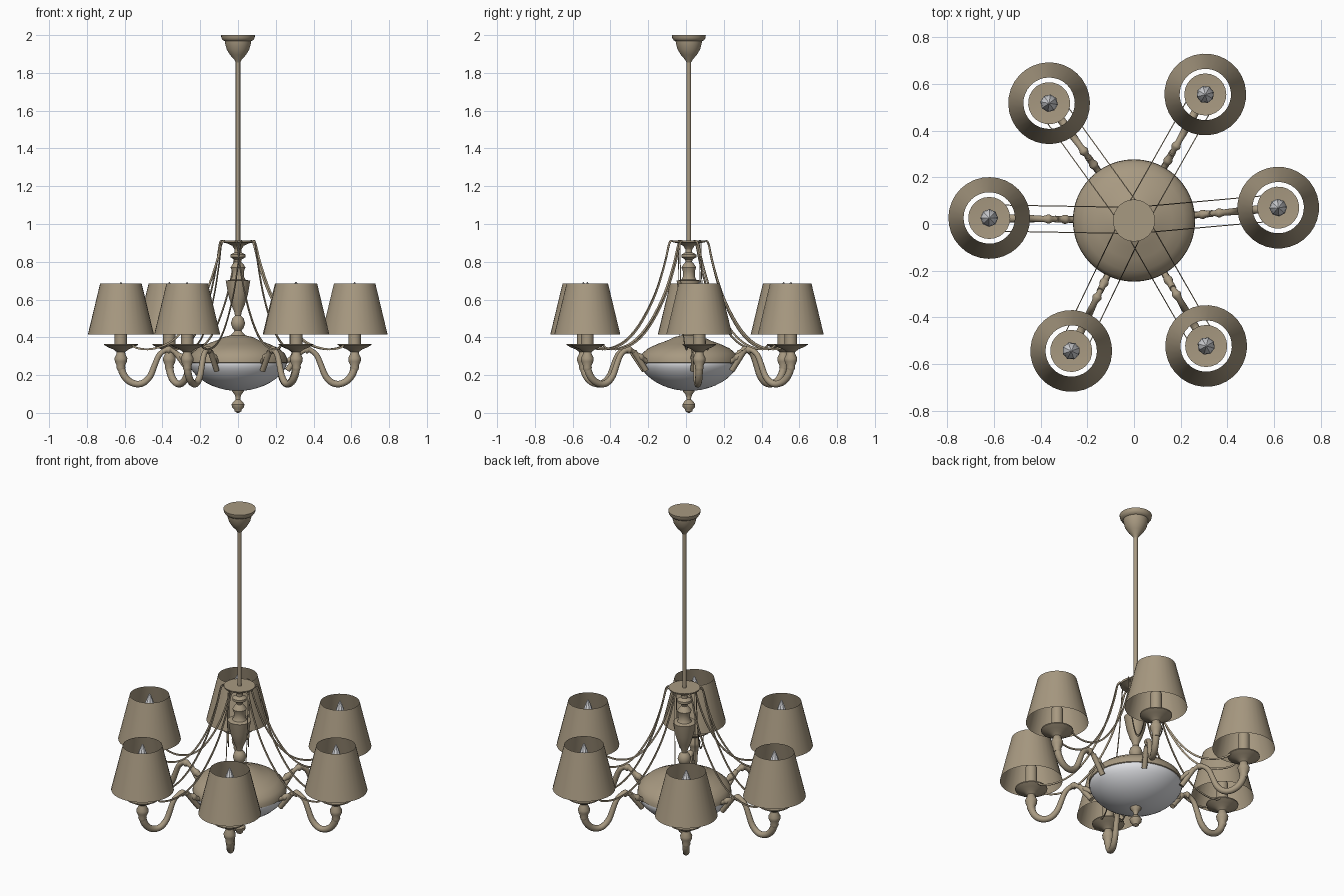
import bpy, bmesh, math
from mathutils import Vector, Matrix

if "Cube" in bpy.data.objects:
    bpy.data.objects.remove(bpy.data.objects["Cube"])


def material(name, rgb):
    m = bpy.data.materials.new(name)
    m.diffuse_color = (*rgb, 1)
    m.use_nodes = True
    m.node_tree.nodes["Principled BSDF"].inputs["Base Color"].default_value = m.diffuse_color
    return m


BRONZE = material("antique bronze", (0.39, 0.32, 0.22))
GLASS = material("frosted glass", (0.74, 0.75, 0.78))
CENTRE = Vector((0, 0.015, 0))


def smooth_path(pts, steps):
    """Catmull-Rom interpolation of tuples of any length."""
    if steps < 2:
        return [Vector(p) for p in pts]
    p = [Vector(q) for q in pts]
    p = [p[0] * 2 - p[1]] + p + [p[-1] * 2 - p[-2]]
    out = []
    for a, b, c, d in zip(p, p[1:], p[2:], p[3:]):
        for i in range(steps):
            t = i / steps
            out.append(0.5 * (2 * b + (c - a) * t + (2 * a - 5 * b + 4 * c - d) * t * t
                              + (3 * b - a - 3 * c + d) * t ** 3))
    out.append(p[-2])
    return out


def skin(name, rings, mat, cap_start=True, cap_end=True, angle=40):
    """Join a row of equal rings of points into a mesh."""
    bm = bmesh.new()
    rows = [[bm.verts.new(co) for co in ring] for ring in rings]
    n = len(rows[0])
    for lo, hi in zip(rows, rows[1:]):
        for i in range(n):
            j = (i + 1) % n
            bm.faces.new((lo[i], lo[j], hi[j], hi[i]))
    if cap_start:
        bm.faces.new(rows[0][::-1])
    if cap_end:
        bm.faces.new(rows[-1])
    if cap_start or cap_end:
        bmesh.ops.recalc_face_normals(bm, faces=bm.faces)
    me = bpy.data.meshes.new(name)
    bm.to_mesh(me)
    bm.free()
    me.materials.append(mat)
    me.shade_smooth()
    me.set_sharp_from_angle(angle=math.radians(angle))
    return me


def lathe(name, profile, mat, sides=32, steps=1, caps=(True, True), angle=40):
    rings = []
    for r, z in smooth_path(profile, steps):
        r = max(r, 0.0008)
        rings.append([(r * math.cos(2 * math.pi * k / sides),
                       r * math.sin(2 * math.pi * k / sides), z) for k in range(sides)])
    return skin(name, rings, mat, *caps, angle)


def sweep(name, pts, mat, sides, steps):
    """Sweep along (x, z, half width across, half width in plane), in the xz plane."""
    path = smooth_path(pts, steps)
    rings = []
    for i, p in enumerate(path):
        t = (path[min(i + 1, len(path) - 1)] - path[max(i - 1, 0)])
        t = Vector((t[0], t[1])).normalized()
        ring = []
        for k in range(sides):
            a = 2 * math.pi * (k + 0.5) / sides
            u, v = p[2] * math.cos(a), p[3] * math.sin(a)
            ring.append((p[0] - t.y * v, u, p[1] + t.x * v))
        rings.append(ring)
    return skin(name, rings, mat)


def place(name, mesh, angle=0.0, offset=(0, 0, 0)):
    ob = bpy.data.objects.new(name, mesh)
    bpy.context.collection.objects.link(ob)
    rot = Matrix.Rotation(angle, 3, 'Z')
    ob.location = CENTRE + rot @ Vector(offset)
    ob.rotation_euler.z = angle


# ceiling cup and hanging rod
place("ceiling_cup", lathe("ceiling_cup", [
    (0.012, 1.855), (0.02, 1.87), (0.042, 1.895), (0.06, 1.925), (0.068, 1.955),
    (0.07, 1.968), (0.08, 1.972), (0.088, 1.985), (0.09, 2.0)], BRONZE))
place("hanging_rod", lathe("hanging_rod", [(0.012, 0.9), (0.012, 1.87)], BRONZE, 16))

# wire crown and turned column
place("wire_crown", lathe("wire_crown", [
    (0.018, 0.865), (0.03, 0.885), (0.06, 0.898), (0.085, 0.903), (0.088, 0.913),
    (0.02, 0.913)], BRONZE))
place("column", lathe("column", [
    (0.05, 0.40), (0.03, 0.42), (0.018, 0.435), (0.03, 0.45), (0.038, 0.475),
    (0.03, 0.50), (0.016, 0.515), (0.02, 0.535), (0.035, 0.57), (0.052, 0.625),
    (0.062, 0.685), (0.065, 0.70), (0.04, 0.705), (0.032, 0.72), (0.032, 0.75),
    (0.039, 0.77), (0.03, 0.785), (0.017, 0.80), (0.02, 0.812), (0.04, 0.824),
    (0.04, 0.838), (0.018, 0.85), (0.018, 0.875)], BRONZE))

# body: metal dome, glass bowl and bottom finial
place("dome", lathe("dome", [
    (0.252, 0.262), (0.262, 0.268), (0.26, 0.29), (0.247, 0.315), (0.215, 0.342),
    (0.165, 0.365), (0.115, 0.383), (0.075, 0.402), (0.04, 0.41)], BRONZE, 48))
place("glass_bowl", lathe("glass_bowl", [
    (0.02, 0.118), (0.07, 0.123), (0.14, 0.145), (0.2, 0.18), (0.24, 0.22),
    (0.256, 0.25), (0.257, 0.268)], GLASS, 48, 2))
place("finial", lathe("finial", [
    (0.004, 0.0), (0.018, 0.008), (0.02, 0.018), (0.032, 0.03), (0.034, 0.045),
    (0.024, 0.06), (0.013, 0.07), (0.012, 0.08), (0.018, 0.098), (0.03, 0.112),
    (0.032, 0.122)], BRONZE, 24))

# shared meshes of one lamp arm, pointing along +x
R = 0.62
arm = sweep("arm", [(x, z, r, r) for x, z, r in [
    (0.235, 0.262, 0.013), (0.275, 0.282, 0.013), (0.295, 0.294, 0.02),
    (0.315, 0.308, 0.013), (0.35, 0.33, 0.013), (0.365, 0.334, 0.021),
    (0.385, 0.332, 0.014), (0.418, 0.305, 0.015), (0.442, 0.25, 0.016),
    (0.465, 0.195, 0.017), (0.50, 0.16, 0.018), (0.54, 0.153, 0.018),
    (0.582, 0.172, 0.019), (0.61, 0.21, 0.02), (R, 0.25, 0.02)]], BRONZE, 12, 3)
stub = sweep("arm_peg", [
    (0.262, 0.225, 0.015, 0.015), (0.335, 0.325, 0.015, 0.015)], BRONZE, 12, 1)
holder = lathe("lamp_holder", [
    (0.018, 0.225), (0.024, 0.24), (0.022, 0.25), (0.032, 0.272), (0.034, 0.29),
    (0.024, 0.31), (0.022, 0.322), (0.04, 0.336), (0.065, 0.346), (0.09, 0.36),
    (0.09, 0.366), (0.035, 0.362)], BRONZE, 24)
candle = lathe("candle_tube", [(0.033, 0.358), (0.033, 0.5)], BRONZE, 16)
bulb = lathe("bulb", [
    (0.022, 0.5), (0.033, 0.53), (0.038, 0.565), (0.034, 0.6), (0.022, 0.645),
    (0.009, 0.68), (0.002, 0.693)], GLASS, 8, 1, (True, True), 20)
shade = lathe("lamp_shade", [(0.175, 0.415), (0.11, 0.685)], BRONZE, 32, 1, (False, False))
wire = sweep("wire", [(x, z, 0.003, 0.007) for x, z in [
    (0.07, 0.912), (0.088, 0.895), (0.115, 0.79), (0.165, 0.645), (0.23, 0.52),
    (0.30, 0.425), (0.375, 0.365), (0.46, 0.338), (0.53, 0.342), (0.56, 0.36)]],
    BRONZE, 4, 4)

# six arms, slightly unevenly spread
for i, deg in enumerate((5.1, 60.5, 125.9, 179.0, 244.3, 299.9), 1):
    a = math.radians(deg)
    place(f"arm_{i}", arm, a)
    place(f"arm_peg_{i}", stub, a)
    for part, mesh in (("lamp_holder", holder), ("candle_tube", candle),
                       ("bulb", bulb), ("lamp_shade", shade)):
        place(f"{part}_{i}", mesh, a, (R, 0, 0))
    for side, y in (("left", 0.056), ("right", -0.056)):
        place(f"wire_{side}_{i}", wire, a, (0, y, 0))
